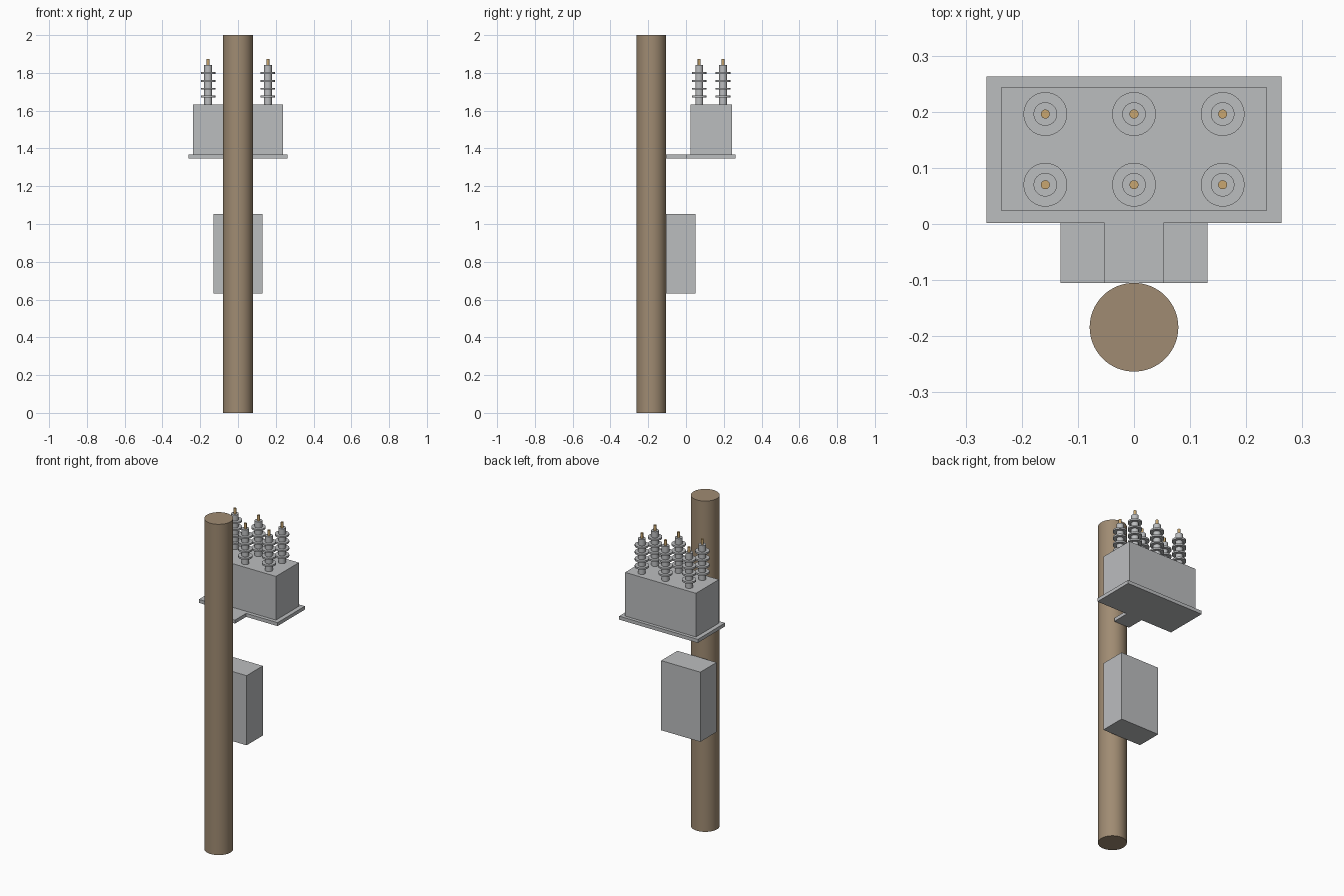
import bpy, bmesh, math

default = bpy.data.objects.get("Cube")
if default:
    bpy.data.objects.remove(default, do_unlink=True)


def material(name, color):
    m = bpy.data.materials.new(name)
    m.use_nodes = True
    m.diffuse_color = (*color, 1)
    m.node_tree.nodes["Principled BSDF"].inputs["Base Color"].default_value = (*color, 1)
    return m


WOOD = material("weathered_wood", (0.35, 0.26, 0.17))
GREY = material("grey_metal", (0.50, 0.51, 0.52))
BRASS = material("brass", (0.58, 0.38, 0.16))


def finish(name, bm, mat, smooth=False):
    bmesh.ops.recalc_face_normals(bm, faces=bm.faces)
    mesh = bpy.data.meshes.new(name)
    bm.to_mesh(mesh)
    bm.free()
    mesh.materials.append(mat)
    ob = bpy.data.objects.new(name, mesh)
    bpy.context.collection.objects.link(ob)
    if smooth:
        bpy.ops.object.select_all(action='DESELECT')
        ob.select_set(True)
        bpy.context.view_layer.objects.active = ob
        bpy.ops.object.shade_smooth_by_angle(angle=math.radians(30))
    return ob


def prism(name, outline, z0, z1, mat):
    """Extrude a flat outline from z0 up to z1."""
    bm = bmesh.new()
    face = bm.faces.new([bm.verts.new((x, y, z0)) for x, y in outline])
    top = bmesh.ops.extrude_face_region(bm, geom=[face])["geom"]
    bmesh.ops.translate(bm, vec=(0, 0, z1 - z0),
                        verts=[v for v in top if isinstance(v, bmesh.types.BMVert)])
    return finish(name, bm, mat)


def box(name, half_x, y0, y1, z0, z1, mat):
    outline = [(-half_x, y0), (half_x, y0), (half_x, y1), (-half_x, y1)]
    return prism(name, outline, z0, z1, mat)


def lathe(name, profile, x, y, mat, segments):
    """Revolve a (radius, z) profile around a vertical axis at x, y."""
    bm = bmesh.new()
    verts = [bm.verts.new((r, 0, z)) for r, z in profile]
    edges = [bm.edges.new(pair) for pair in zip(verts, verts[1:])]
    bmesh.ops.spin(bm, geom=verts + edges, cent=(0, 0, 0), axis=(0, 0, 1),
                   angle=math.tau, steps=segments, use_merge=True)
    bmesh.ops.remove_doubles(bm, verts=bm.verts, dist=0.00001)
    bmesh.ops.translate(bm, vec=(x, y, 0), verts=bm.verts)
    return finish(name, bm, mat, smooth=True)


def rod(name, radius, z0, z1, x, y, mat, segments):
    profile = [(0, z0), (radius, z0), (radius, z1), (0, z1)]
    return lathe(name, profile, x, y, mat, segments)


# Pole, in front of the equipment
POLE_BACK = -0.105
rod("pole", 0.079, 0, 2, 0, -0.184, WOOD, 64)

# T-shaped mounting plate reaching back to the pole
half = [(0.053, POLE_BACK), (0.053, 0.002), (0.263, 0.002), (0.263, 0.263)]
prism("mounting_plate", half + [(-x, y) for x, y in reversed(half)], 1.347, 1.368, GREY)

# Switch tank and control cabinet
TANK_TOP = 1.632
box("switch_tank", 0.237, 0.024, 0.243, 1.368, TANK_TOP, GREY)
box("control_cabinet", 0.131, POLE_BACK, 0.05, 0.632, 1.053, GREY)

# Bushings: a core with four thin sheds, and a brass terminal on top
CORE, SHED, STEP, THICK = 0.021, 0.039, 0.042, 0.0105
core_top = TANK_TOP + 5 * STEP
profile = [(0, TANK_TOP), (CORE, TANK_TOP)]
for i in range(1, 5):
    low = TANK_TOP + i * STEP - THICK / 2
    profile += [(CORE, low), (SHED, low), (SHED, low + THICK), (CORE, low + THICK)]
profile += [(CORE, core_top), (0, core_top)]

for row, y in (("front", 0.07), ("back", 0.196)):
    for side, x in (("right", -0.158), ("middle", 0), ("left", 0.158)):
        lathe(f"bushing_{row}_{side}", profile, x, y, GREY, 32)
        rod(f"terminal_{row}_{side}", 0.008, core_top, 1.874, x, y, BRASS, 24)
